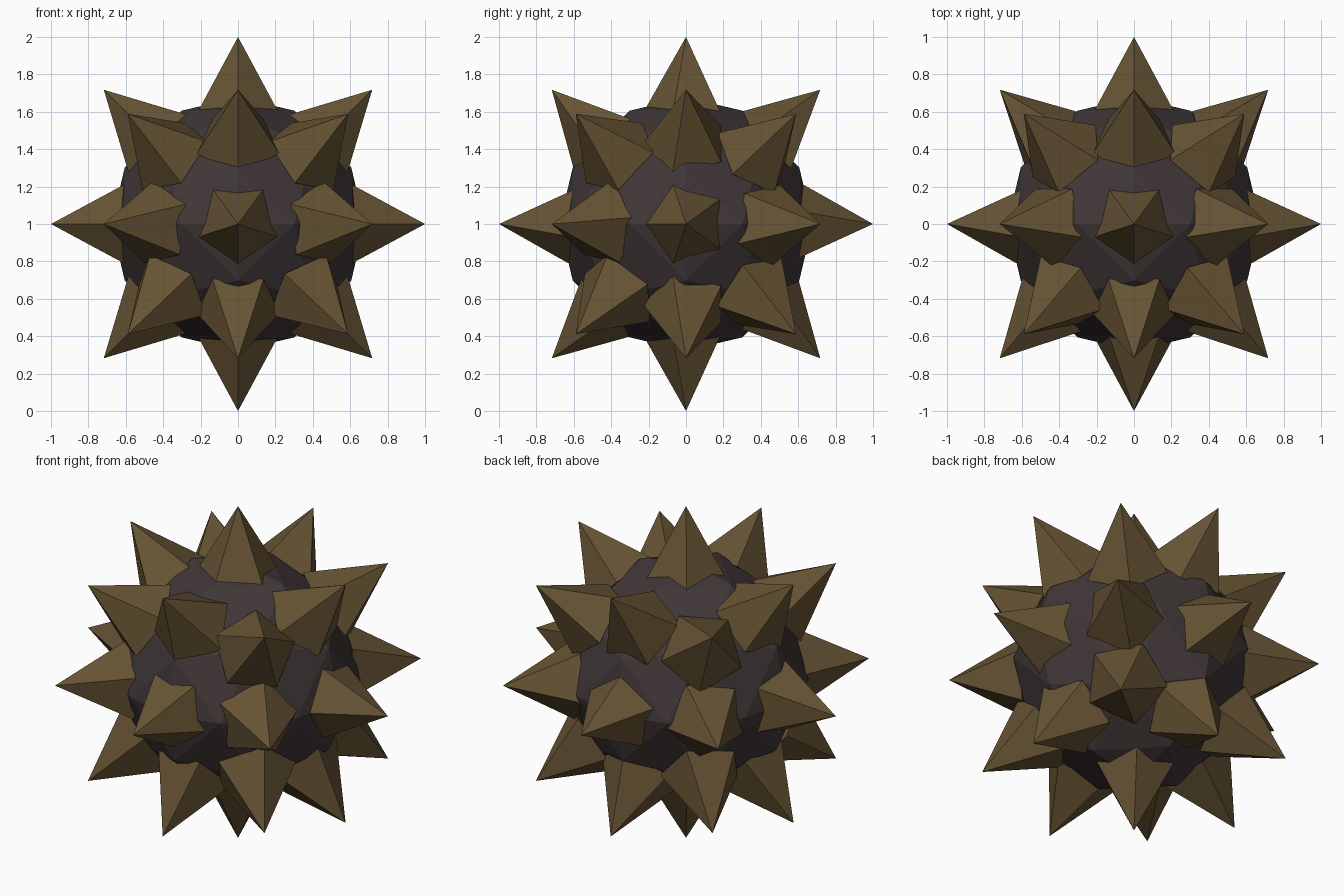
import bpy, bmesh, math
from itertools import product
from mathutils import Vector, Quaternion

if "Cube" in bpy.data.objects:
    bpy.data.objects.remove(bpy.data.objects["Cube"])

CENTRE = Vector((0, 0, 1))
CORE_R = 0.677
SPIKE_R, SPIKE_H = 0.232, 0.41
TIP = {1: 1.0, 2: 1.015, 3: 1.02}   # tip distance for axis, edge and corner spikes


def material(name, rgb):
    m = bpy.data.materials.new(name)
    m.diffuse_color = (*rgb, 1)
    m.use_nodes = True
    m.node_tree.nodes["Principled BSDF"].inputs["Base Color"].default_value = m.diffuse_color
    return m


def make_object(name, bm, mat):
    bmesh.ops.recalc_face_normals(bm, faces=bm.faces)
    me = bpy.data.meshes.new(name)
    bm.to_mesh(me)
    bm.free()
    me.materials.append(mat)
    ob = bpy.data.objects.new(name, me)
    ob.location = CENTRE
    bpy.context.collection.objects.link(ob)


dark = material("dark_core", (0.051, 0.037, 0.039))
brown = material("olive_brown", (0.133, 0.087, 0.034))

# Faceted core: octahedron split in three along each edge, pushed to a sphere
bm = bmesh.new()
for p in product(range(-3, 4), repeat=3):
    if sum(map(abs, p)) == 3:
        bm.verts.new(Vector(p).normalized() * CORE_R)
bmesh.ops.convex_hull(bm, input=bm.verts)
make_object("core", bm, dark)


# Five-sided spike pointing along a direction, one base corner toward the front
def add_spike(direction, index):
    d = Vector(direction).normalized()
    if d.z < -0.99:
        q = Quaternion((0, 1, 0), math.pi)
    else:
        q = Vector((0, 0, 1)).rotation_difference(d)
    tip = TIP[sum(map(abs, direction))]
    bm = bmesh.new()
    ring = []
    for i in range(5):
        a = -math.pi / 2 + i * math.tau / 5
        p = Vector((SPIKE_R * math.cos(a), SPIKE_R * math.sin(a), tip - SPIKE_H))
        ring.append(bm.verts.new(q @ p))
    apex = bm.verts.new(d * tip)
    bm.faces.new(ring)
    for i in range(5):
        bm.faces.new((ring[i], ring[(i + 1) % 5], apex))
    make_object(f"spike_{index:02d}", bm, brown)


# Spikes in all 26 cube directions: faces, edges and corners
directions = [p for p in product((-1, 0, 1), repeat=3) if any(p)]
for n, p in enumerate(directions):
    add_spike(p, n + 1)
